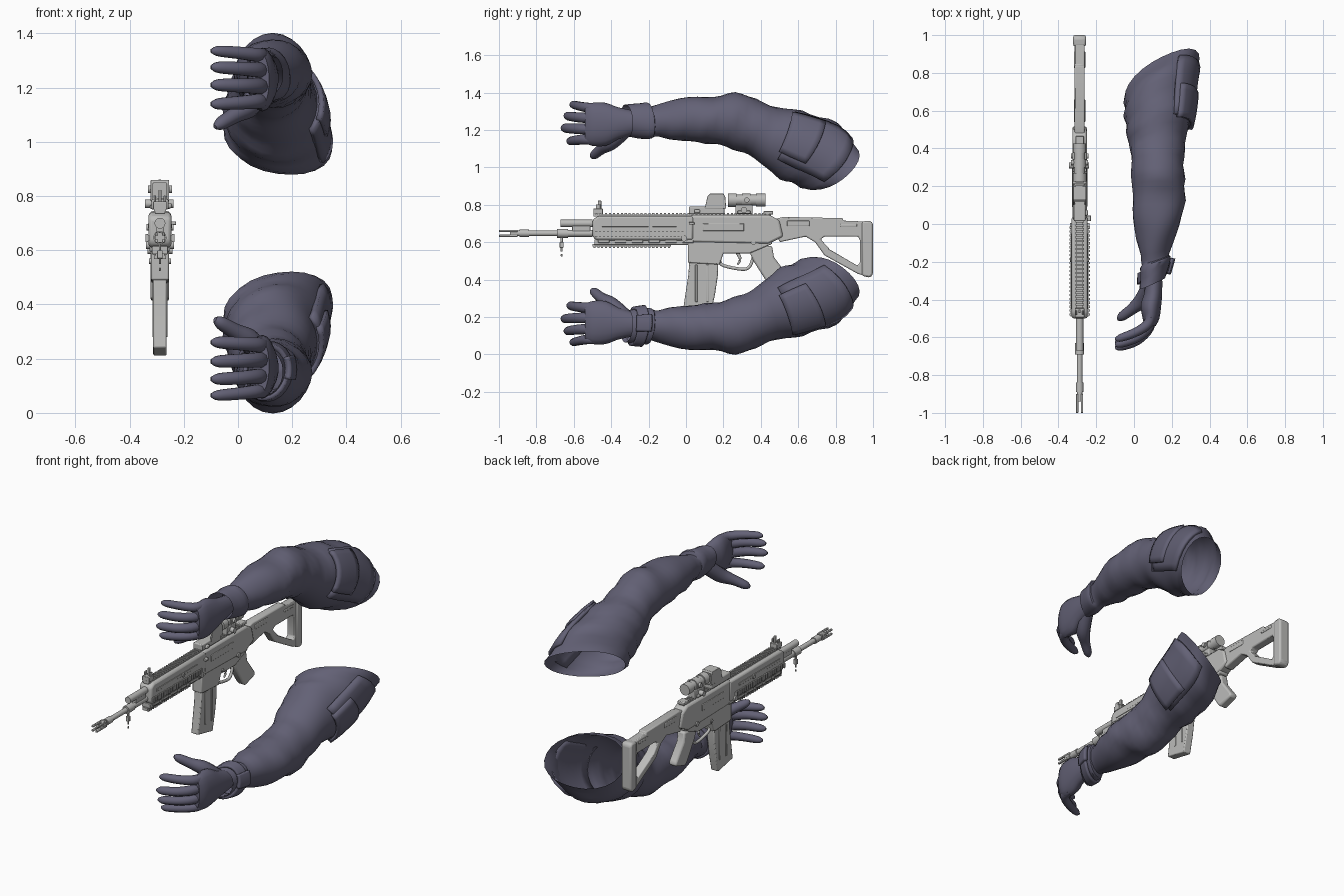
import bpy, bmesh, math
from mathutils import Vector, Matrix

default_cube = bpy.data.objects.get("Cube")
if default_cube:
    bpy.data.objects.remove(default_cube, do_unlink=True)


def make_material(name, colour):
    material = bpy.data.materials.new(name)
    material.use_nodes = True
    material.diffuse_color = (*colour, 1)
    material.node_tree.nodes["Principled BSDF"].inputs["Base Color"].default_value = (*colour, 1)
    return material


FABRIC = make_material("slate fabric", (0.125, 0.12, 0.18))
METAL = make_material("pale grey metal", (0.5, 0.5, 0.49))
RIFLE_X = -0.288
ARM_MIRROR = 1.4


def finish(name, bm, material, bevel=0, angle=35):
    """Turn a bmesh into a shaded object."""
    bmesh.ops.recalc_face_normals(bm, faces=bm.faces)
    mesh = bpy.data.meshes.new(name)
    bm.to_mesh(mesh)
    bm.free()
    obj = bpy.data.objects.new(name, mesh)
    bpy.context.collection.objects.link(obj)
    mesh.materials.append(material)
    bpy.ops.object.select_all(action="DESELECT")
    obj.select_set(True)
    bpy.context.view_layer.objects.active = obj
    bpy.ops.object.shade_smooth_by_angle(angle=math.radians(angle))
    if bevel:
        modifier = obj.modifiers.new("soft edges", "BEVEL")
        modifier.width = bevel
        modifier.segments = 2
        modifier.limit_method = "ANGLE"
    return obj


def spline(items, t):
    """Catmull-Rom interpolation through a list of vectors."""
    i = min(int(t), len(items) - 2)
    f = t - i
    a, b, c, d = (items[max(0, min(len(items) - 1, i + k))] for k in (-1, 0, 1, 2))
    return 0.5 * (2 * b + (c - a) * f + (2 * a - 5 * b + 4 * c - d) * f ** 2
                  + (3 * b - a - 3 * c + d) * f ** 3)


def loft(name, rings, material, closed=True, caps=True, flip=False):
    """Skin a row of point rings."""
    bm = bmesh.new()
    rows = []
    for ring in rings:
        rows.append([bm.verts.new((p.x, p.y, ARM_MIRROR - p.z if flip else p.z)) for p in ring])
    count = len(rows[0])
    for low, high in zip(rows, rows[1:]):
        for i in range(count if closed else count - 1):
            j = (i + 1) % count
            bm.faces.new((low[i], low[j], high[j], high[i]))
    if caps and closed:
        bm.faces.new(rows[0])
        bm.faces.new(rows[-1])
    return finish(name, bm, material, angle=45)


def tube_path(name, points, radii, material, flip=False, steps=4, sides=10):
    """Round tube with varying radius along a smooth path."""
    points = [Vector(p) for p in points]
    rings = []
    total = (len(points) - 1) * steps
    for k in range(total + 1):
        t = k / steps
        centre = spline(points, t)
        ahead = spline(points, min(t + 0.1, len(points) - 1))
        behind = spline(points, max(t - 0.1, 0))
        turn = (ahead - behind).to_track_quat("Z", "Y")
        radius = spline(radii, t)
        rings.append([centre + turn @ Vector((math.cos(a), math.sin(a), 0)) * radius
                      for a in (math.tau * i / sides for i in range(sides))])
    return loft(name, rings, material, flip=flip)


# Cross sections: top y, top z, bottom y, bottom z, inner x, outer x, sideways slant
SLEEVE = [Vector(s) for s in (
    (-.32, 1.335, -.31, 1.165, .03, .165, .03), (-.21, 1.345, -.2, 1.15, .035, .195, .03),
    (-.18, 1.325, -.17, 1.165, .04, .185, .02), (-.03, 1.37, -.05, 1.145, .005, .23, 0),
    (.15, 1.38, .1, 1.13, -.01, .27, 0), (.3, 1.395, .25, 1.1, -.01, .265, 0),
    (.45, 1.33, .36, 1.05, -.02, .27, .02), (.62, 1.3, .46, .97, -.04, .305, .05),
    (.8, 1.235, .56, .915, -.05, .325, .08), (.885, 1.12, .66, .88, -.05, .345, .1))]
PALM = [Vector(s) for s in (
    (-.26, 1.3, -.26, 1.18, .06, .15, 0), (-.36, 1.32, -.36, 1.15, .055, .15, 0),
    (-.43, 1.345, -.43, 1.115, .035, .145, 0), (-.5, 1.345, -.5, 1.115, .045, .135, 0),
    (-.54, 1.325, -.54, 1.13, .055, .115, 0))]


def section_point(sections, t, angle, offset=0.0, folds=0.0):
    top_y, top_z, low_y, low_z, inner, outer, slant = spline(sections, t)
    centre = Vector(((inner + outer) / 2, (top_y + low_y) / 2, (top_z + low_z) / 2))
    up = Vector((0, top_y - low_y, top_z - low_z)) / 2
    side = Vector(((outer - inner) / 2, slant, -slant / 3))
    out = up * math.cos(angle) + side * math.sin(angle)
    fold = folds * math.sin(5.5 * t + 2 * math.sin(angle + t)) * math.sin(2 * angle + t)
    return centre + out * (1 + fold) + out.normalized() * offset


def section_rings(sections, steps, sides, folds=0.0):
    total = (len(sections) - 1) * steps
    return [[section_point(sections, k / steps, math.tau * i / sides, 0, folds)
             for i in range(sides)] for k in range(total + 1)]


def sleeve_patch(name, start, end, low, high, offset, flip, closed=False):
    """Cloth panel that follows the sleeve."""
    sides = 24 if closed else 8
    rings = [[section_point(SLEEVE, start + (end - start) * k / 6,
                            math.radians(low + (high - low) * i / sides), offset)
              for i in range(sides + (0 if closed else 1))] for k in range(7)]
    patch = loft(name, rings, FABRIC, closed, False, flip)
    solid = patch.modifiers.new("cloth thickness", "SOLIDIFY")
    solid.thickness = 0.02
    solid.offset = 0


# Arms: the lower one mirrors the upper one
FINGERS = {"little": (1.32, 1.335, .04, .024), "ring": (1.265, 1.275, .01, .026),
           "middle": (1.205, 1.21, -.005, .027), "index": (1.15, 1.14, .025, .026)}
for arm, flip in (("upper", False), ("lower", True)):
    loft(arm + "_sleeve", section_rings(SLEEVE, 4, 24, .045), FABRIC, caps=False, flip=flip)
    loft(arm + "_palm", section_rings(PALM, 3, 18), FABRIC, flip=flip)
    for finger, (root, tip, back, radius) in FINGERS.items():
        path = [(.09, -.46, root), (.077, -.545 + back / 2, root),
                (.015, -.61 + back, (root + tip) / 2), (-.07, -.643 + back, tip),
                (-.1, -.65 + back, tip)]
        tube_path(arm + "_" + finger + "_finger", path,
                  [radius * 1.1, radius * 1.1, radius, radius * .85, radius * .3], FABRIC, flip)
    tube_path(arm + "_thumb", [(.085, -.33, 1.2), (.045, -.4, 1.135), (-.01, -.45, 1.1),
                               (-.065, -.49, 1.067), (-.085, -.505, 1.055)],
              [.045, .042, .03, .024, .009], FABRIC, flip)
    sleeve_patch(arm + "_pocket", 6.7, 8.5, 28, 125, .006, flip)
    sleeve_patch(arm + "_pocket_flap", 6.6, 7.5, 35, 110, .018, flip)
sleeve_patch("wrist_strap", .3, .75, 0, 360, .006, True, True)
sleeve_patch("wrist_buckle", .2, .85, 70, 115, .018, True)


# Rifle helpers, all measured from the rifle's middle plane
def profile(name, points, half, bevel=.006, x=0.0):
    """Side outline in y and z, extruded across the rifle."""
    bm = bmesh.new()
    face = bm.faces.new([bm.verts.new((RIFLE_X + x - half, y, z)) for y, z in points])
    result = bmesh.ops.extrude_face_region(bm, geom=[face])
    moved = [v for v in result["geom"] if isinstance(v, bmesh.types.BMVert)]
    bmesh.ops.translate(bm, verts=moved, vec=(2 * half, 0, 0))
    return finish(name, bm, METAL, bevel)


def boxes(name, items, bevel=0):
    """Boxes given as centre x, y, z and size x, y, z."""
    bm = bmesh.new()
    for x, y, z, sx, sy, sz in items:
        place = Matrix.Translation((RIFLE_X + x, y, z)) @ Matrix.Diagonal((sx, sy, sz, 1))
        bmesh.ops.create_cube(bm, size=1, matrix=place)
    return finish(name, bm, METAL, bevel)


def cylinders(name, items, axis="Y", sides=20):
    """Round parts given as start, end, radius, height and cross offset."""
    bm = bmesh.new()
    for start, end, radius, z, across in items:
        middle = (start + end) / 2
        spot = (across, middle, z) if axis == "Y" else (middle, across, z)
        turn = Matrix.Rotation(math.pi / 2, 4, "X" if axis == "Y" else "Y")
        bmesh.ops.create_cone(bm, cap_ends=True, segments=sides, radius1=radius, radius2=radius,
                              depth=end - start,
                              matrix=Matrix.Translation((RIFLE_X + spot[0], *spot[1:])) @ turn)
    return finish(name, bm, METAL)


def cut(target, cutter):
    modifier = target.modifiers.new("opening", "BOOLEAN")
    modifier.object = cutter
    modifier.solver = "EXACT"
    target.modifiers.move(len(target.modifiers) - 1, 0)
    bpy.context.view_layer.objects.active = target
    bpy.ops.object.modifier_apply(modifier=modifier.name)
    bpy.data.objects.remove(cutter, do_unlink=True)


# Barrel, gas tube and muzzle
cylinders("barrel", [(-.92, -.45, .015, .647, 0), (-.89, -.84, .02, .647, 0),
                     (-.69, -.63, .024, .647, 0), (-.63, -.5, .019, .647, 0)])
boxes("muzzle_prongs", [(dx, -.95, .647 + dz, .012, .1, .012)
                        for dx in (-.013, .013) for dz in (-.013, .013)], .003)
cylinders("muzzle_core", [(-.94, -.9, .019, .647, 0)])
cylinders("gas_tube", [(-.67, -.5, .02, .7, 0)])
boxes("gas_block", [(0, -.56, .675, .026, .1, .05)], .004)
boxes("hanging_clip", [(0, -.665, .615, .008, .014, .03), (0, -.665, .585, .02, .02, .03),
                       (0, -.665, .56, .007, .01, .022), (0, -.665, .53, .007, .01, .012)], .002)

# Handguard with rails
profile("handguard", [(-.5, .63), (-.5, .72), (-.47, .74), (.04, .74), (.04, .61), (-.48, .61)], .042, .012)
boxes("handguard_lower", [(0, -.23, .6, .058, .52, .03)]
      + [(side * .03, -.44 + k * .09, .605, .016, .06, .018) for k in range(6) for side in (-1, 1)], .003)
boxes("side_rails", [(side * .044, -.25, .645, .008, .48, .022) for side in (-1, 1)]
      + [(side * .049, -.48 + k * .021, .645, .01, .011, .03) for k in range(23) for side in (-1, 1)])
boxes("side_slots", [(side * .042, -.25, .69, .006, .4, .016) for side in (-1, 1)], .002)
boxes("top_rail", [(0, -.02, .742, .036, .95, .012)]
      + [(0, -.49 + k * .021, .75, .044, .011, .012) for k in range(45)])
boxes("bottom_rail", [(0, -.29, .583, .034, .42, .012)]
      + [(0, -.49 + k * .021, .574, .044, .011, .012) for k in range(20)])

# Receiver, magazine and grip
profile("upper_receiver", [(0, .6), (0, .72), (.03, .745), (.45, .745), (.5, .715), (.52, .63),
                           (.44, .59)], .038, .012)
profile("lower_receiver", [(.01, .62), (.01, .49), (.18, .48), (.2, .54), (.34, .54), (.46, .59),
                           (.46, .62)], .033)
profile("magazine", [(.02, .52), (.012, .42), (-.005, .31), (-.015, .24), (.13, .21), (.155, .32),
                     (.17, .42), (.172, .52)], .025)
boxes("magazine_ribs", [(0, y, .38, .056, .012, .2) for y in (.055, .115)], .003)
profile("pistol_grip", [(.33, .57), (.36, .5), (.43, .39), (.45, .37), (.545, .4), (.545, .42),
                        (.47, .52), (.46, .58)], .026, .012)
tube_path("trigger_guard", [(.18, .49), (.21, .47), (.3, .455), (.35, .48)] and
          [(RIFLE_X, y, z) for y, z in ((.18, .5), (.2, .475), (.3, .455), (.34, .47), (.36, .52))],
          [.009] * 5, METAL)
tube_path("trigger", [(RIFLE_X, .27, .55), (RIFLE_X, .29, .51), (RIFLE_X, .275, .48)],
          [.01, .008, .005], METAL)
boxes("bolt_cover", [(side * .037, .2, .68, .008, .22, .04) for side in (-1, 1)], .003)
cylinders("receiver_pins", [(-.052, .052, .016, .62, -.01), (-.046, .046, .014, .6, .36),
                            (-.04, .04, .01, .56, .21), (-.05, .05, .012, .685, -.19)], "X")
boxes("charging_handle", [(.045, .03, .7, .03, .03, .014)], .003)

# Shoulder stock with its triangular opening
stock = profile("shoulder_stock", [(.46, .72), (.52, .735), (.84, .728), (.84, .715), (.96, .71),
                                   (.96, .42), (.92, .43), (.74, .53), (.69, .6), (.64, .63), (.5, .6)], .027, .007)
cut(stock, profile("stock_cutter", [(.72, .615), (.74, .63), (.92, .63), (.93, .61), (.93, .49),
                                    (.915, .475), (.77, .56)], .1, 0))
profile("butt_plate", [(.94, .71), (.985, .715), (1, .7), (1, .43), (.985, .41), (.94, .42)], .034, .01)
boxes("stock_latch", [(0, .87, .69, .06, .09, .016), (0, .6, .7, .06, .12, .03)], .004)

# Sights on top
boxes("front_sight", [(0, -.47, .765, .05, .05, .03), (0, -.462, .79, .012, .018, .065)]
      + [(side * .018, -.47, .785, .008, .025, .035) for side in (-1, 1)], .003)
boxes("holographic_base", [(0, .11, .77, .062, .19, .04), (.034, .06, .765, .02, .03, .02)], .006)
hood = profile("holographic_hood", [(.1, .78), (.115, .845), (.13, .86), (.2, .86), (.21, .84), (.215, .78)],
               .034, .005)
cut(hood, boxes("hood_cutter", [(0, .15, .818, .05, .3, .06)]))
cylinders("magnifier", [(.225, .27, .036, .825, 0), (.26, .39, .029, .825, 0), (.3, .345, .034, .825, 0),
                        (.375, .425, .034, .825, 0)])
cylinders("magnifier_knobs", [(-.045, .045, .014, .825, .325), (-.055, .05, .016, .772, .31)], "X")
boxes("magnifier_mount", [(0, .31, .775, .05, .09, .05), (0, .31, .76, .072, .07, .016)], .004)
boxes("rear_sight", [(0, .44, .757, .045, .05, .02)], .004)
